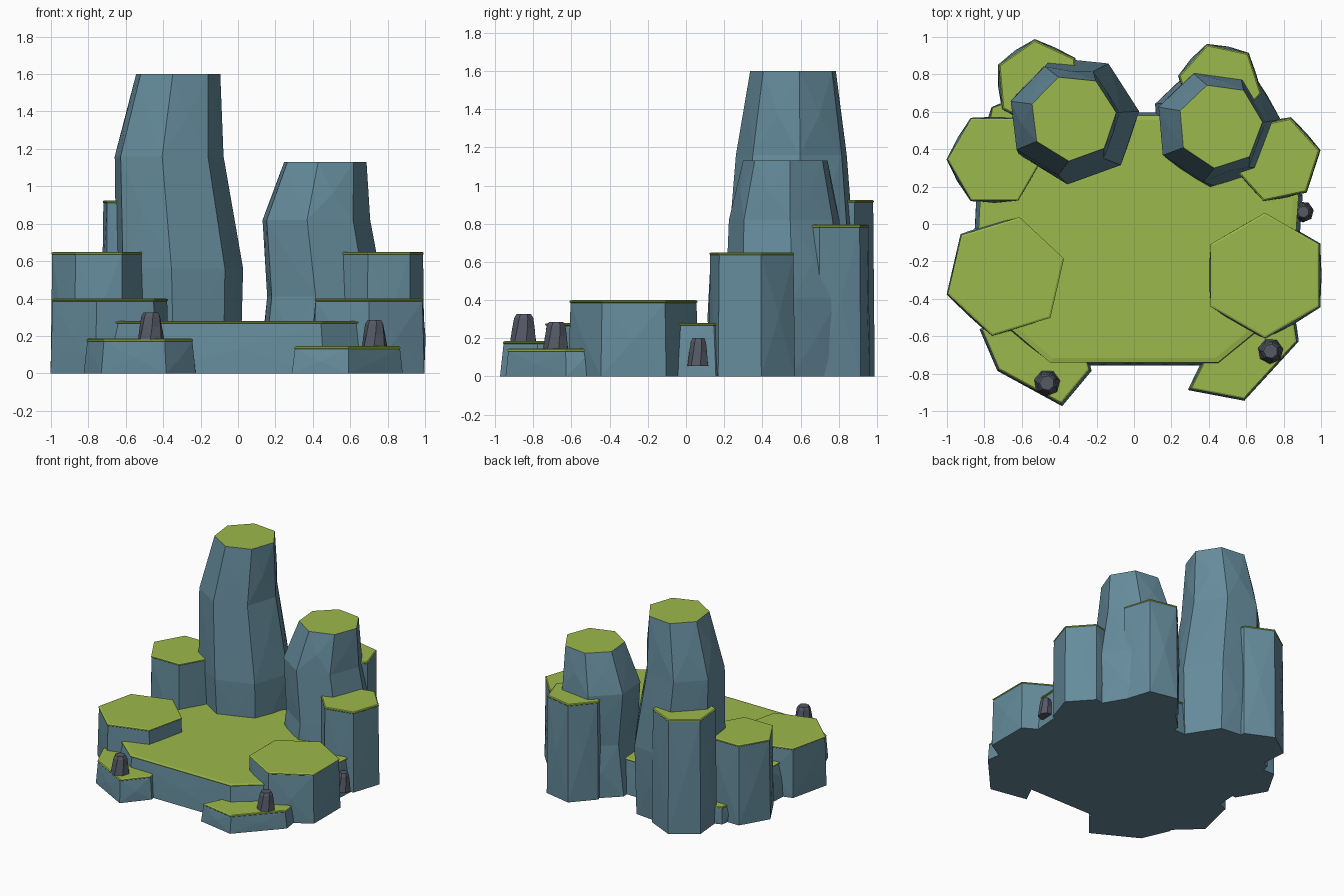
import bpy, bmesh, random
from math import sin, cos, radians
from mathutils import Vector

if "Cube" in bpy.data.objects:
    bpy.data.objects.remove(bpy.data.objects["Cube"])

random.seed(4)


def material(name, rgb):
    m = bpy.data.materials.new(name)
    m.diffuse_color = (*rgb, 1)
    m.use_nodes = True
    m.node_tree.nodes["Principled BSDF"].inputs["Base Color"].default_value = m.diffuse_color
    return m


ROCK = material("rock", (0.13, 0.26, 0.33))
GRASS = material("grass", (0.33, 0.48, 0.07))
STONE = material("stone", (0.09, 0.10, 0.13))


def ngon(cx, cy, r, angle, n=6):
    return [(cx + r * cos(radians(angle + 360 * i / n)),
             cy + r * sin(radians(angle + 360 * i / n))) for i in range(n)]


def scaled(pts, s):
    cx = sum(p[0] for p in pts) / len(pts)
    cy = sum(p[1] for p in pts) / len(pts)
    return [(cx + (x - cx) * s, cy + (y - cy) * s) for x, y in pts]


def loft(name, rings, mat, top_mat=None, bulge=None):
    """Join (points, z) rings into a closed solid, optionally with faceted sides."""
    bm = bmesh.new()
    loops = [[bm.verts.new((x, y, z)) for x, y in pts] for pts, z in rings]
    n = len(loops[0])
    sides = []
    for a, b in zip(loops, loops[1:]):
        for i in range(n):
            j = (i + 1) % n
            sides.append(bm.faces.new((a[i], a[j], b[j], b[i])))
    bm.faces.new(loops[0][::-1])
    top = bm.faces.new(loops[-1])
    if top_mat:
        top.material_index = 1
    if bulge:
        for v in bmesh.ops.poke(bm, faces=sides)["verts"]:
            out = Vector((v.co.x - sum(p.co.x for p in loops[0]) / n,
                          v.co.y - sum(p.co.y for p in loops[0]) / n, 0)).normalized()
            v.co += out * random.uniform(0, bulge)
    bmesh.ops.recalc_face_normals(bm, faces=bm.faces)
    me = bpy.data.meshes.new(name)
    bm.to_mesh(me)
    bm.free()
    me.materials.append(mat)
    if top_mat:
        me.materials.append(top_mat)
    ob = bpy.data.objects.new(name, me)
    bpy.context.collection.objects.link(ob)
    return ob


def terrace(name, pts, z, flare=1.02):
    # rock body plus a thin grass cap with a chamfered rim
    loft(name + "_rock", [(scaled(pts, flare), 0), (scaled(pts, 0.985), z - 0.012)],
         ROCK, bulge=0.015)
    loft(name + "_grass", [(scaled(pts, 0.98), z - 0.016), (pts, z - 0.011),
                           (pts, z - 0.005), (scaled(pts, 0.965), z)], GRASS)


# main platform
terrace("platform", [(-0.45, -0.74), (0.45, -0.74), (0.84, -0.42), (0.88, 0.15),
                     (0.46, 0.58), (-0.46, 0.58), (-0.82, 0.18), (-0.85, -0.40)], 0.28, 1.025)

# stepped hexagonal terraces
for name, hexagon, z in [
    ("left_middle_step", (-0.685, -0.28, 0.325, 77), 0.40),
    ("right_middle_step", (0.70, -0.275, 0.335, 90), 0.40),
    ("left_column", (-0.745, 0.345, 0.252, 0), 0.65),
    ("right_column", (0.765, 0.345, 0.233, 12), 0.65),
    ("left_back_column", (-0.51, 0.75, 0.235, 95), 0.925),
    ("right_back_column", (0.46, 0.745, 0.225, 48), 0.795),
    ("hidden_back_ledge", (-0.66, 0.54, 0.13, 20), 0.14),
]:
    terrace(name, ngon(*hexagon), z)

# low front ledges
terrace("left_front_ledge", [(-0.72, -0.78), (-0.39, -0.96), (-0.24, -0.78),
                             (-0.30, -0.55), (-0.60, -0.40), (-0.81, -0.57)], 0.185, 1.05)
terrace("right_front_ledge", [(0.30, -0.88), (0.59, -0.935), (0.87, -0.63),
                              (0.85, -0.50), (0.60, -0.45), (0.39, -0.70)], 0.145, 1.04)

# tall seven-sided towers, rings of (x, y, radius, z)
for name, angle, rings in [
    ("left_tower", 7, [(-0.31, 0.56, 0.325, 0), (-0.32, 0.56, 0.35, 0.56),
                       (-0.375, 0.56, 0.30, 1.16), (-0.325, 0.567, 0.232, 1.6)]),
    ("right_tower", 5, [(0.435, 0.52, 0.345, 0), (0.46, 0.53, 0.325, 0.41),
                        (0.41, 0.52, 0.298, 0.82), (0.46, 0.525, 0.228, 1.13)]),
]:
    loft(name, [(ngon(x, y, r, angle, 7), z) for x, y, r, z in rings],
         ROCK, GRASS, bulge=0.012)

# small dark standing stones
for i, (x, y, z, r) in enumerate([(-0.465, -0.85, 0.18, 0.072),
                                  (0.73, -0.68, 0.138, 0.070),
                                  (0.905, 0.065, 0.055, 0.057)]):
    loft(f"standing_stone_{i + 1}", [
        (ngon(x, y, r, 10, 7), z), (ngon(x, y, r * 0.85, 18, 7), z + 0.07),
        (ngon(x, y, r * 0.72, 24, 7), z + 0.125), (ngon(x, y, r * 0.55, 26, 7), z + 0.146)], STONE)
